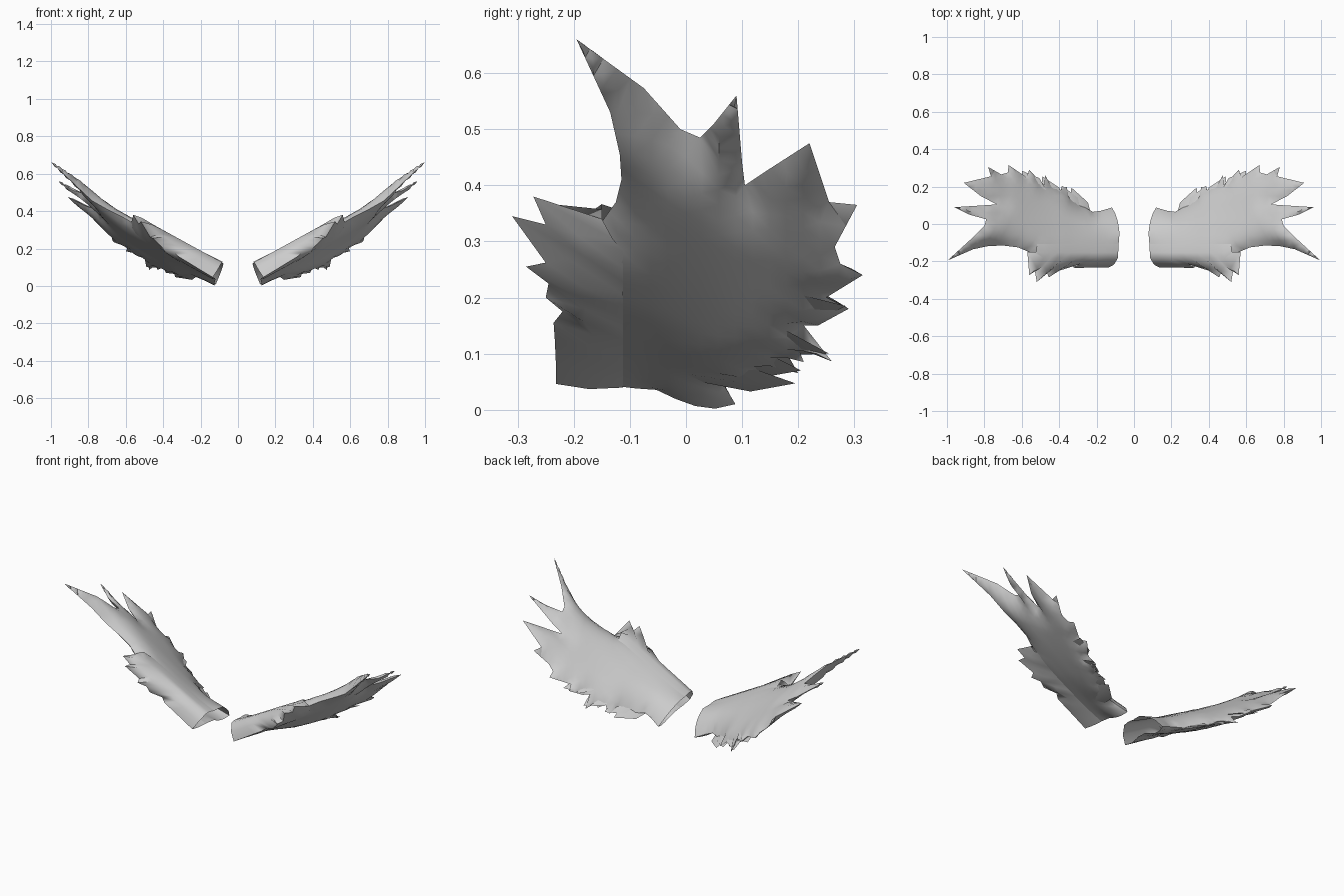
import bpy, bmesh, math
from mathutils import Vector
from mathutils.geometry import delaunay_2d_cdt, intersect_point_line

if "Cube" in bpy.data.objects:
    bpy.data.objects.remove(bpy.data.objects["Cube"])

grey = bpy.data.materials.new("feather_grey")
grey.diffuse_color = (0.6, 0.6, 0.6, 1)
grey.use_nodes = True
grey.node_tree.nodes["Principled BSDF"].inputs["Base Color"].default_value = grey.diffuse_color

# Wing edge (x, y, height): root, trailing feathers, long tip feathers, leading edge
EDGE = [Vector(p) for p in [
    (.11, -.195, .085), (.10, -.05, .075), (.118, .088, .010),
    (.18, .07, .04), (.22, .065, .055), (.30, .11, .055), (.35, .15, .08),
    (.36, .20, .065), (.40, .18, .10), (.43, .21, .085), (.44, .20, .11),
    (.475, .26, .086), (.48, .21, .15), (.51, .235, .15), (.56, .29, .18),
    (.575, .25, .20), (.67, .315, .24), (.675, .275, .26), (.71, .265, .29),
    (.78, .305, .365), (.765, .255, .37), (.91, .22, .475), (.82, .15, .43),
    (.735, .105, .40), (.80, .10, .44), (.96, .09, .56), (.88, .05, .51),
    (.79, .025, .485), (.80, -.01, .50), (.865, -.075, .573), (.997, -.195, .66),
    (.86, -.135, .53), (.78, -.118, .455), (.70, -.115, .41), (.62, -.125, .37),
    (.56, -.15, .335), (.53, -.185, .325), (.42, -.19, .265), (.30, -.195, .20),
    (.20, -.195, .14)]]
COUNT = len(EDGE)
ROOT_SEGMENTS = 2
UP = Vector((-.45, .06, .88))


def segment_distance(p, i):
    a, b = EDGE[i].to_2d(), EDGE[(i + 1) % COUNT].to_2d()
    q, f = intersect_point_line(p, a, b)
    f = min(1, max(0, f))
    return (p - a.lerp(b, f)).length, f


def inside(p):
    hit = False
    for i in range(COUNT):
        a, b = EDGE[i], EDGE[(i + 1) % COUNT]
        if (a.y > p.y) != (b.y > p.y) and p.x < a.x + (p.y - a.y) * (b.x - a.x) / (b.y - a.y):
            hit = not hit
    return hit


def height(p):
    """Spread the edge heights smoothly over the inside (mean value weights)."""
    for i in range(COUNT):
        d, f = segment_distance(p, i)
        if d < 1e-4:
            return EDGE[i].lerp(EDGE[(i + 1) % COUNT], f).z
    rays = [e.to_2d() - p for e in EDGE]
    half = []
    for i in range(COUNT):
        a, b = rays[i], rays[(i + 1) % COUNT]
        half.append(math.tan(math.atan2(a.x * b.y - a.y * b.x, a.dot(b)) / 2))
    w = [(half[i - 1] + half[i]) / rays[i].length for i in range(COUNT)]
    return sum(w[i] * EDGE[i].z for i in range(COUNT)) / sum(w)


def thickness(p):
    d = min(segment_distance(p, i)[0] for i in range(ROOT_SEGMENTS, COUNT))
    if d < 1e-4:
        return 0
    full = .05 - .012 * min(1, max(0, (p.x - .4) / .3)) - .012 * min(1, max(0, p.y / .2))
    return full * math.sqrt(min(1, d / .08))


def skin(x, y, sign):
    """Point on the upper (1) or lower (-1) skin."""
    p = Vector((x, y))
    t = thickness(p)
    return Vector((x, y, height(p))) + UP * t * (1 if sign > 0 else -.9)


def finish(name, bm, angle):
    bmesh.ops.recalc_face_normals(bm, faces=bm.faces)
    mesh = bpy.data.meshes.new(name)
    bm.to_mesh(mesh)
    bm.free()
    mesh.materials.append(grey)
    obj = bpy.data.objects.new(name, mesh)
    bpy.context.collection.objects.link(obj)
    bpy.ops.object.select_all(action='DESELECT')
    obj.select_set(True)
    bpy.context.view_layer.objects.active = obj
    bpy.ops.object.shade_smooth_by_angle(angle=math.radians(angle))
    mirror = obj.modifiers.new("other_side", 'MIRROR')
    mirror.use_mirror_merge = False


# Wing body: upper and lower skins meeting at the feather edge, open at the root
border = []
for i in range(COUNT):
    a, b = EDGE[i].to_2d(), EDGE[(i + 1) % COUNT].to_2d()
    n = max(1, round((b - a).length / .035))
    border += [a.lerp(b, k / n) for k in range(n)]
points = list(border)
STEP = .03
for i in range(31):
    for j in range(23):
        p = Vector((.1 + i * STEP + (j % 2) * STEP / 2, -.33 + j * STEP))
        if inside(p) and min(segment_distance(p, k)[0] for k in range(COUNT)) > .010:
            points.append(p)
loop = [list(range(len(border)))]
for attempt in range(2):
    flat, _, tris, *_ = delaunay_2d_cdt(points, [], loop, 1, 1e-6)
    thick = [thickness(p) for p in flat]
    if attempt == 0:
        for t in tris:
            if all(thick[v] == 0 for v in t):
                points.append((flat[t[0]] + flat[t[1]] + flat[t[2]]) / 3)
bm = bmesh.new()
upper, lower = [], []
for p, t in zip(flat, thick):
    top = bm.verts.new(skin(p.x, p.y, 1))
    upper.append(top)
    lower.append(bm.verts.new(skin(p.x, p.y, -1)) if t else top)
for t in tris:
    # the front lip replaces the skins along the leading edge
    if all(flat[v].y < -.115 and flat[v].x < .5 for v in t):
        continue
    bm.faces.new([upper[v] for v in t])
    if any(thick[v] for v in t):
        bm.faces.new([lower[v] for v in reversed(t)])
loose = [v for v in bm.verts if not v.link_faces]
bmesh.ops.delete(bm, geom=loose, context='VERTS')
finish("wing", bm, 60)

# Front lip: upper skin rolls over a crest and slants down to a ragged feather edge
LIP = [(.135, -.232, .046), (.20, -.232, .085), (.27, -.234, .128), (.315, -.236, .155),
       (.34, -.22, .175), (.40, -.25, .20), (.425, -.245, .225), (.455, -.285, .255),
       (.47, -.25, .262), (.52, -.31, .345), (.53, -.25, .33), (.56, -.272, .38),
       (.57, -.15, .34)]
bm = bmesh.new()
rows = []
for i, p in enumerate(LIP):
    f = i / (len(LIP) - 1)
    lip = Vector(p)
    body_x = .104 + f * .43
    roll = skin(body_x, -.11, 1)
    under = skin(body_x, -.11, -1)
    crest = Vector((roll.x + .005, -.182, .128 + .55 * (roll.x - .085)))
    if f == 1:
        crest.y = -.15
    front = crest.lerp(lip, .5) + Vector((-.004, -.010 * (f < 1), .004))
    belly = lip.lerp(under, .5) + Vector((.004, 0, -.006))
    edge = roll.lerp(crest, .6) + Vector((0, 0, .005))
    rows.append([bm.verts.new(c) for c in (roll, edge, crest, front, lip, belly, under)])
for a, b in zip(rows, rows[1:]):
    for k in range(6):
        bm.faces.new((a[k], b[k], b[k + 1], a[k + 1]))
finish("front_lip", bm, 60)

# Underside trailing feathers: broad thin blades (base, tip, width)
BLADES = [
    ((.25, -.02, .075), (.335, .195, .047), .12),
    ((.32, .03, .11), (.385, .205, .07), .13),
    ((.40, .08, .155), (.49, .255, .10), .12),
    ((.48, .13, .19), (.60, .285, .185), .11)]
bm = bmesh.new()
for base, tip, width in BLADES:
    base, tip = Vector(base), Vector(tip)
    axis = (tip - base).normalized()
    side = axis.cross(UP).normalized() * width / 2
    rise = side.cross(axis).normalized() * width * .1
    middle = base.lerp(tip, .55)
    rings = [[bm.verts.new(c + o * f) for o in (side, rise, -side, -rise)]
             for c, f in ((base, .7), (middle, 1))]
    end = bm.verts.new(tip)
    for k in range(4):
        n = (k + 1) % 4
        bm.faces.new((rings[0][k], rings[0][n], rings[1][n], rings[1][k]))
        bm.faces.new((rings[1][k], rings[1][n], end))
    bm.faces.new(rings[0][::-1])
finish("rear_under_feathers", bm, 60)
